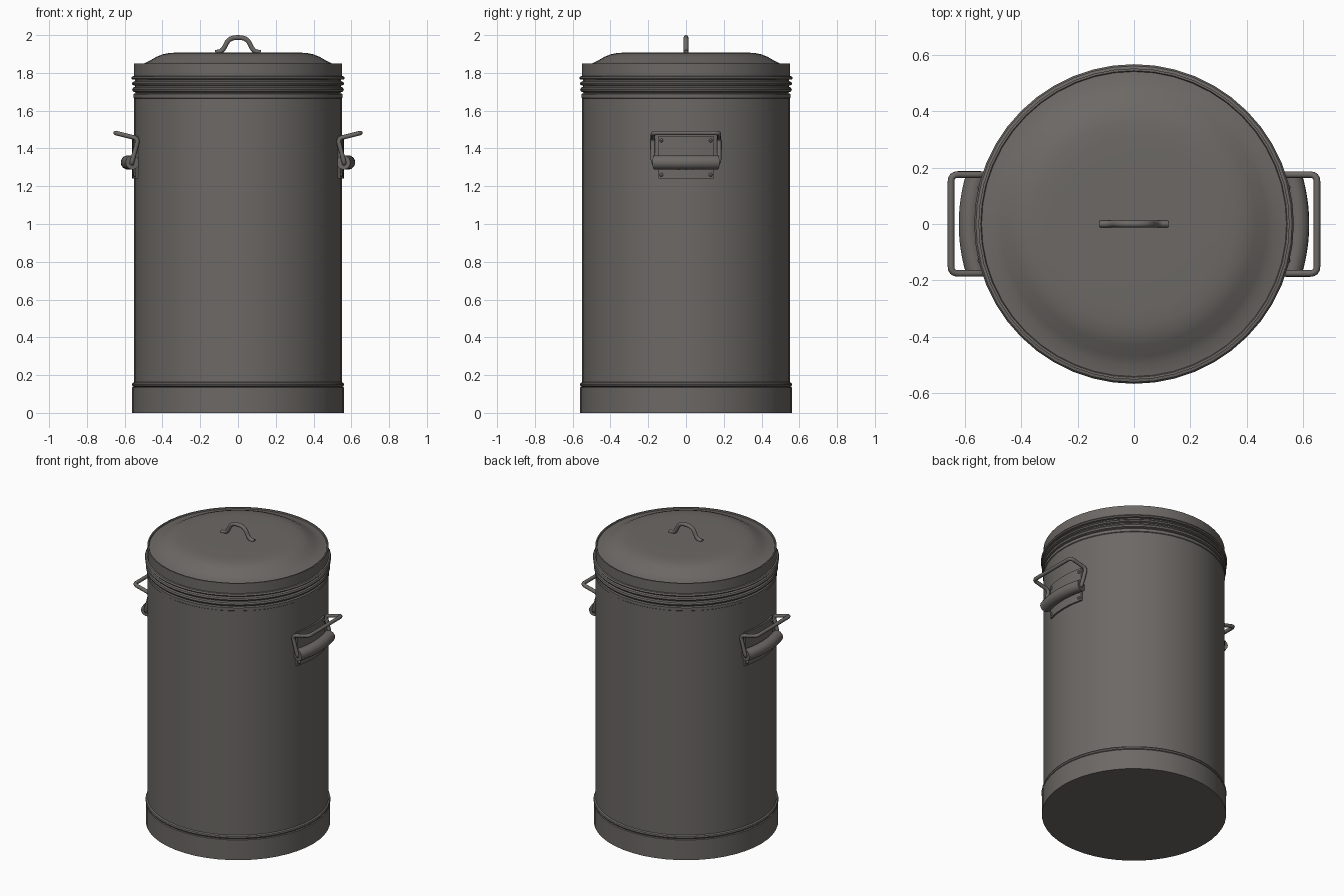
import bpy, bmesh, math
from mathutils import Vector

if "Cube" in bpy.data.objects:
    bpy.data.objects.remove(bpy.data.objects["Cube"])

metal = bpy.data.materials.new("dark grey metal")
metal.diffuse_color = (0.15, 0.14, 0.13, 1)
metal.use_nodes = True
metal.node_tree.nodes["Principled BSDF"].inputs["Base Color"].default_value = metal.diffuse_color


def make_object(name, bm, angle=35):
    bmesh.ops.recalc_face_normals(bm, faces=bm.faces)
    me = bpy.data.meshes.new(name)
    bm.to_mesh(me)
    bm.free()
    ob = bpy.data.objects.new(name, me)
    bpy.context.collection.objects.link(ob)
    me.materials.append(metal)
    bpy.ops.object.select_all(action='DESELECT')
    ob.select_set(True)
    bpy.context.view_layer.objects.active = ob
    bpy.ops.object.shade_smooth_by_angle(angle=math.radians(angle))
    return ob


def lathe(name, profile, n=48):
    """Revolve (radius, z) points about z and cap both ends."""
    bm = bmesh.new()
    rings = [[bm.verts.new((r * math.cos(2 * math.pi * i / n), r * math.sin(2 * math.pi * i / n), z))
              for i in range(n)] for r, z in profile]
    for a, b in zip(rings, rings[1:]):
        for i in range(n):
            j = (i + 1) % n
            bm.faces.new((a[i], a[j], b[j], b[i]))
    bm.faces.new(rings[0][::-1])
    bm.faces.new(rings[-1])
    return make_object(name, bm)


def round_path(pts, rad, steps=4):
    """Replace inner corners by small curves."""
    pts = [Vector(p) for p in pts]
    out = [pts[0]]
    for p, q, s in zip(pts, pts[1:], pts[2:]):
        a = q + (p - q).normalized() * min(rad, (p - q).length * 0.48)
        b = q + (s - q).normalized() * min(rad, (s - q).length * 0.48)
        for k in range(steps + 1):
            t = k / steps
            out.append(a * (1 - t) ** 2 + q * 2 * t * (1 - t) + b * t * t)
    return out + [pts[-1]]


def tube(name, pts, radii, n=10):
    """Sweep a circle along a path with one radius per point."""
    bm = bmesh.new()
    rings, normal = [], None
    for i, p in enumerate(pts):
        t = (pts[min(i + 1, len(pts) - 1)] - pts[max(i - 1, 0)]).normalized()
        normal = t.orthogonal() if normal is None else normal - t * normal.dot(t)
        normal.normalize()
        side = t.cross(normal)
        rings.append([bm.verts.new(p + radii[i] * (normal * math.cos(2 * math.pi * k / n)
                      + side * math.sin(2 * math.pi * k / n))) for k in range(n)])
    for a, b in zip(rings, rings[1:]):
        for k in range(n):
            j = (k + 1) % n
            bm.faces.new((a[k], a[j], b[j], b[k]))
    bm.faces.new(rings[0][::-1])
    bm.faces.new(rings[-1])
    return make_object(name, bm, 50)


# Can body: base band, bead, tall wall and ribbed neck
lathe("can_body", [
    (0.56, 0), (0.56, 0.135), (0.553, 0.138), (0.559, 0.142), (0.562, 0.15), (0.559, 0.158),
    (0.55, 0.163), (0.55, 1.665), (0.554, 1.668), (0.554, 1.688), (0.543, 1.692), (0.543, 1.697),
    (0.556, 1.701), (0.56, 1.711), (0.556, 1.721), (0.546, 1.726), (0.546, 1.732), (0.559, 1.736),
    (0.562, 1.744), (0.557, 1.752), (0.545, 1.757), (0.545, 1.77)])

# Lid: rolled edge, rim and shallow dome
lathe("lid", [
    (0.54, 1.764), (0.56, 1.766), (0.566, 1.773), (0.56, 1.781), (0.551, 1.783), (0.551, 1.85),
    (0.543, 1.85), (0.54, 1.843), (0.50, 1.849), (0.47, 1.863), (0.43, 1.886), (0.40, 1.898),
    (0.36, 1.906), (0.30, 1.908), (0.15, 1.909), (0.02, 1.909)])

# Lid grip
path = round_path([(-0.12, 0, 1.908), (-0.08, 0, 1.915), (-0.048, 0, 1.987),
                   (0.048, 0, 1.987), (0.08, 0, 1.915), (0.12, 0, 1.908)], 0.04, 5)
tube("lid_grip", path, [0.013] * len(path))

for s, label in ((1, "right"), (-1, "left")):
    def around(r, y, z):
        return Vector((s * math.sqrt(r * r - y * y), y, z))

    # Curved mounting plate
    bm = bmesh.new()
    grid = {}
    for i in range(9):
        y = -0.145 + 0.29 * i / 8
        for k, (r, z) in enumerate(((0.54, 1.24), (0.56, 1.24), (0.56, 1.465), (0.54, 1.465))):
            grid[i, k] = bm.verts.new(around(r, y, z))
    for i in range(8):
        for k in range(4):
            m = (k + 1) % 4
            bm.faces.new((grid[i, k], grid[i + 1, k], grid[i + 1, m], grid[i, m]))
    for i in (0, 8):
        bm.faces.new([grid[i, k] for k in range(4)])
    make_object(label + "_handle_plate", bm)

    # Rolled sleeve holding the wire
    ys = [-0.168 + 0.336 * i / 12 for i in range(13)]
    tube(label + "_handle_sleeve", [around(0.583, y, 1.326) for y in ys],
         [0.038] * 13, 14)

    # Wire bail
    half = [(0.555, 0.13, 1.325), (0.565, 0.175, 1.315), (0.528, 0.175, 1.452), (0.648, 0.175, 1.482)]
    pts = [(s * x, y, z) for x, y, z in half] + [(s * x, -y, z) for x, y, z in reversed(half)]
    path = round_path(pts, 0.025)
    tube(label + "_handle_wire", path, [0.012] * len(path))

    # Rivets
    bm = bmesh.new()
    for y in (-0.13, 0.13):
        for z in (1.26, 1.442):
            made = bmesh.ops.create_uvsphere(bm, u_segments=8, v_segments=6, radius=0.01)
            bmesh.ops.translate(bm, verts=made["verts"], vec=around(0.56, y, z))
    make_object(label + "_rivets", bm)
